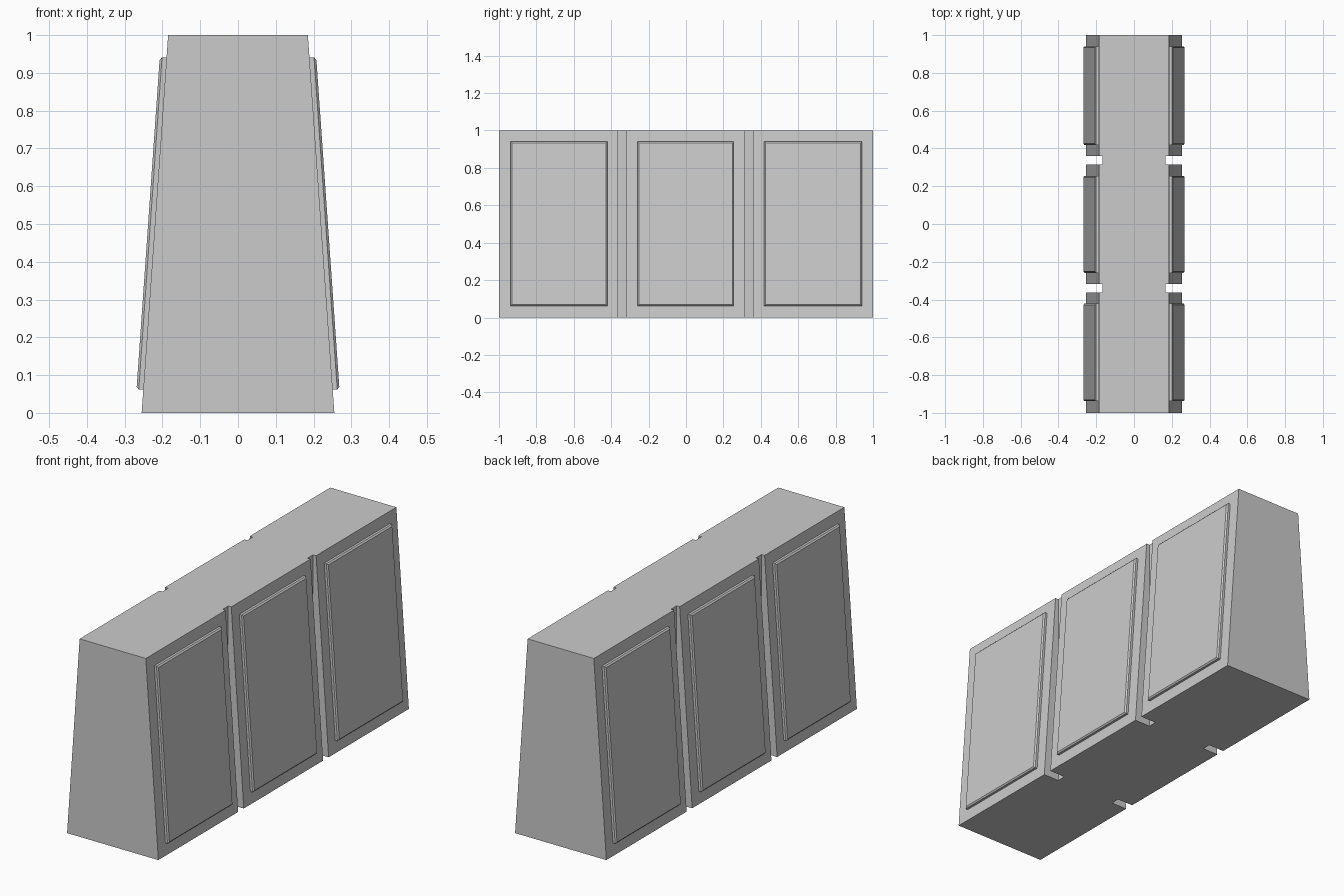
import bpy, bmesh

if "Cube" in bpy.data.objects:
    bpy.data.objects.remove(bpy.data.objects["Cube"])

BOTTOM, TOP = 0.255, 0.185          # half widths at z = 0 and z = 1
GROOVE = 0.168                      # x of the vertical groove floor
GROOVES = [(-0.363, -0.318), (0.315, 0.359)]
PANELS = [(-0.938, -0.421), (-0.259, 0.255), (0.418, 0.941)]


def make_object(name, bm):
    bmesh.ops.recalc_face_normals(bm, faces=bm.faces)
    mesh = bpy.data.meshes.new(name)
    bm.to_mesh(mesh)
    bm.free()
    obj = bpy.data.objects.new(name, mesh)
    bpy.context.collection.objects.link(obj)
    return obj


def loft(name, loops):
    """Skin a stack of matching closed loops and cap both ends."""
    bm = bmesh.new()
    rings = [[bm.verts.new(p) for p in loop] for loop in loops]
    n = len(rings[0])
    for a, b in zip(rings, rings[1:]):
        for i in range(n):
            j = (i + 1) % n
            bm.faces.new((a[i], a[j], b[j], b[i]))
    bm.faces.new(rings[0])
    bm.faces.new(rings[-1])
    return make_object(name, bm)


# Tapered barrier body with vertical-floored grooves cut in both sides
def plan(half_width, z):
    side = [(half_width, -1.0)]
    for y0, y1 in GROOVES:
        side += [(half_width, y0), (GROOVE, y0), (GROOVE, y1), (half_width, y1)]
    side.append((half_width, 1.0))
    pts = side + [(-x, y) for x, y in reversed(side)]
    return [(x, y, z) for x, y in pts]


loft("barrier_body", [plan(BOTTOM, 0.0), plan(TOP, 1.0)])


# Raised panels with chamfered rims, following the sloped sides
def panel_loop(side, y0, y1, out, inset):
    corners = [(y0 + inset, 0.062 + inset), (y1 - inset, 0.062 + inset),
               (y1 - inset, 0.941 - inset), (y0 + inset, 0.941 - inset)]
    return [(side * (BOTTOM + (TOP - BOTTOM) * z + out), y, z) for y, z in corners]


for side, label in ((1, "right"), (-1, "left")):
    for k, (y0, y1) in enumerate(PANELS, 1):
        loft(f"{label}_panel_{k}", [panel_loop(side, y0, y1, -0.005, 0.0),
                                    panel_loop(side, y0, y1, 0.012, 0.0),
                                    panel_loop(side, y0, y1, 0.018, 0.007)])
